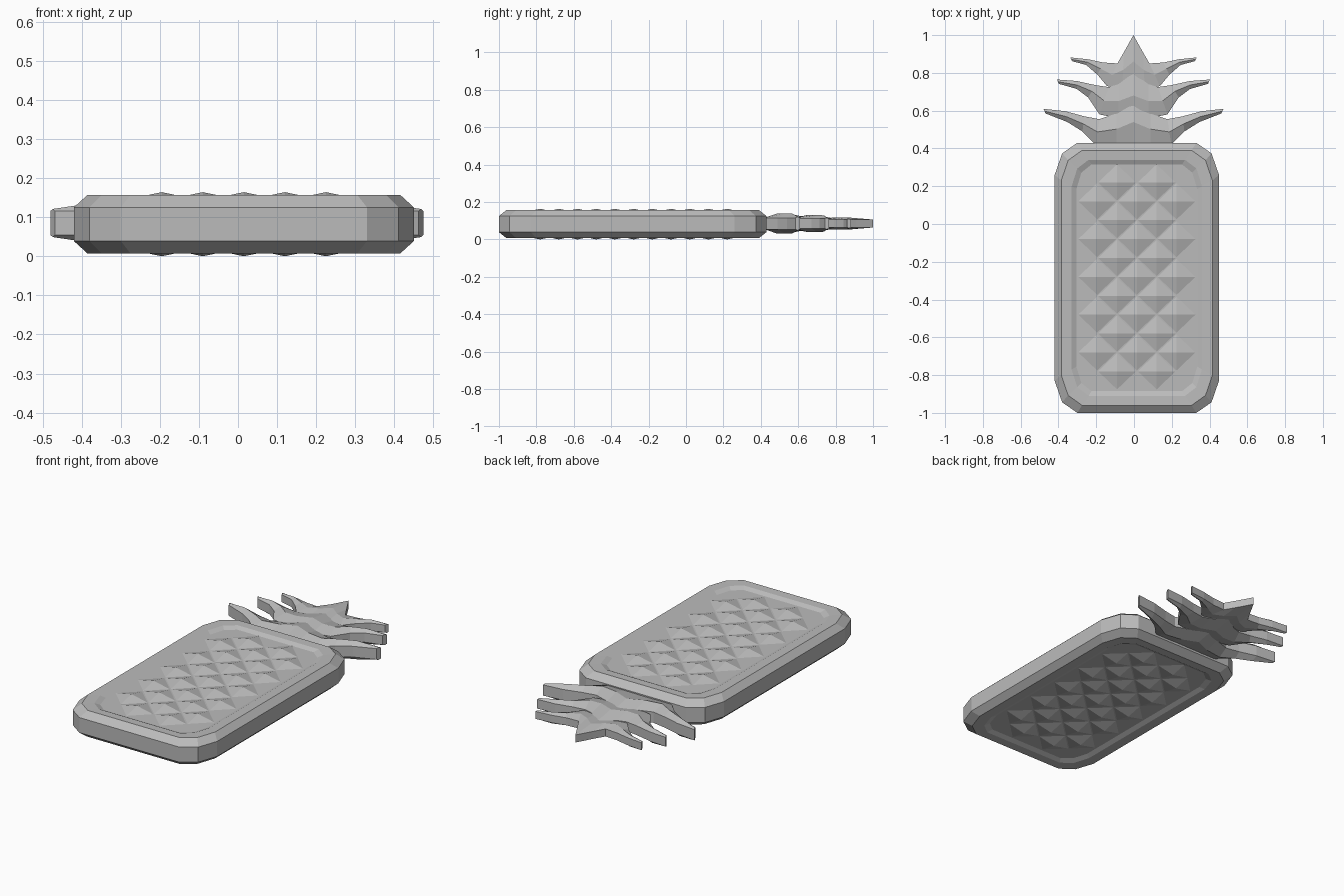
import bpy
import bmesh

cube = bpy.data.objects.get("Cube")
if cube:
    bpy.data.objects.remove(cube, do_unlink=True)

grey = bpy.data.materials.new("plain grey")
grey.use_nodes = True
colour = (0.5, 0.5, 0.5, 1)
grey.diffuse_color = colour
grey.node_tree.nodes["Principled BSDF"].inputs["Base Color"].default_value = colour

MID = 0.082       # height of the mirror plane between top and bottom
CX, CY = 0.015, -0.285   # centre of the body


def finish(bm, name):
    bmesh.ops.remove_doubles(bm, verts=bm.verts, dist=0.0005)
    bmesh.ops.recalc_face_normals(bm, faces=bm.faces)
    mesh = bpy.data.meshes.new(name)
    bm.to_mesh(mesh)
    bm.free()
    mesh.materials.append(grey)
    ob = bpy.data.objects.new(name, mesh)
    bpy.context.collection.objects.link(ob)
    return ob


def outline(hx, hy, cx, cy):
    """Rectangle whose corners are cut by two facets each."""
    corner = [(hx, hy - cy), (hx - cx * 0.33, hy - cy * 0.33), (hx - cx, hy)]
    pts = corner + [(-x, y) for x, y in reversed(corner)]
    return pts + [(-x, -y) for x, y in pts]


def loft(bm, rings, closed=True):
    rows = [[bm.verts.new(p) for p in ring] for ring in rings]
    for a, b in zip(rows, rows[1:]):
        for i in range(len(a)):
            j = (i + 1) % len(a)
            bm.faces.new((a[i], a[j], b[j], b[i]))
    bm.faces.new(rows[0])
    bm.faces.new(rows[-1])


# Body: bevelled slab with a raised rim and a shallow tray on both sides
levels = [  # half width, half length, corner cut x, corner cut y, height from the middle
    (0.435, 0.715, 0.12, 0.17, 0.043),
    (0.40, 0.675, 0.11, 0.16, 0.075),
    (0.345, 0.625, 0.09, 0.14, 0.073),
    (0.32, 0.60, 0.08, 0.13, 0.061),
]
stack = [(l, -1) for l in reversed(levels)] + [(l, 1) for l in levels]
bm = bmesh.new()
loft(bm, [[(CX + x, CY + y, MID + s * l[4]) for x, y in outline(*l[:4])]
          for l, s in stack])
finish(bm, "body")

# Skin: staggered diamond pyramids on both sides
STEP_X, STEP_Y = 0.105, 0.10
for side, name in ((1, "top_skin"), (-1, "bottom_skin")):
    bm = bmesh.new()
    for row in range(11):
        columns = (-1, 1) if row % 2 == 0 else (-2, 0, 2)
        y = -0.78 + row * STEP_Y
        for c in columns:
            x = CX + c * STEP_X
            peak = bm.verts.new((x, y, MID + side * 0.082))
            base = [bm.verts.new((x + dx * STEP_X, y + dy * STEP_Y, MID + side * 0.06))
                    for dx, dy in ((1, 0), (0, 1), (-1, 0), (0, -1))]
            for i in range(4):
                bm.faces.new((base[i], base[(i + 1) % 4], peak))
            bm.faces.new(base)
    finish(bm, name)


# Crown: each tier is lofted from one side tip to the other
def crown_tier(name, stations, edge, ridge):
    full = stations + [(-x0, y0, -x1, y1) for x0, y0, x1, y1 in reversed(stations[:-1])]
    rings = []
    for k, (x0, y0, x1, y1) in enumerate(full):
        tip = k in (0, len(full) - 1)
        xm, ym = (x0 + x1) / 2, (y0 + y1) / 2
        h = edge if tip else min(ridge, edge + 0.3 * (y1 - y0))
        e = edge * 0.85
        rings.append([(x - 0.003, y, MID + 0.003 + z) for x, y, z in (
            (x0, y0, -e), (xm, ym, -h), (x1, y1, -e),
            (x1, y1, e), (xm, ym, h), (x0, y0, e))])
    bm = bmesh.new()
    loft(bm, rings)
    finish(bm, name)


# Stations: lower edge x, y and upper edge x, y, from the tip to the centre
crown_tier("lower_leaves", [
    (0.465, 0.585, 0.477, 0.61), (0.35, 0.54, 0.36, 0.597), (0.27, 0.49, 0.26, 0.57),
    (0.20, 0.42, 0.18, 0.555), (0.09, 0.42, 0.09, 0.585), (0, 0.42, 0, 0.66)], 0.036, 0.054)
crown_tier("middle_leaves", [
    (0.395, 0.742, 0.405, 0.765), (0.30, 0.715, 0.30, 0.757), (0.24, 0.67, 0.20, 0.735),
    (0.18, 0.58, 0.13, 0.725), (0.08, 0.56, 0.08, 0.74), (0, 0.56, 0, 0.80)], 0.031, 0.046)
crown_tier("upper_leaves", [
    (0.325, 0.862, 0.335, 0.882), (0.25, 0.842, 0.24, 0.872), (0.19, 0.79, 0.16, 0.855),
    (0.14, 0.73, 0.085, 0.85), (0.06, 0.72, 0.05, 0.91), (0, 0.72, 0, 1.0)], 0.025, 0.033)
